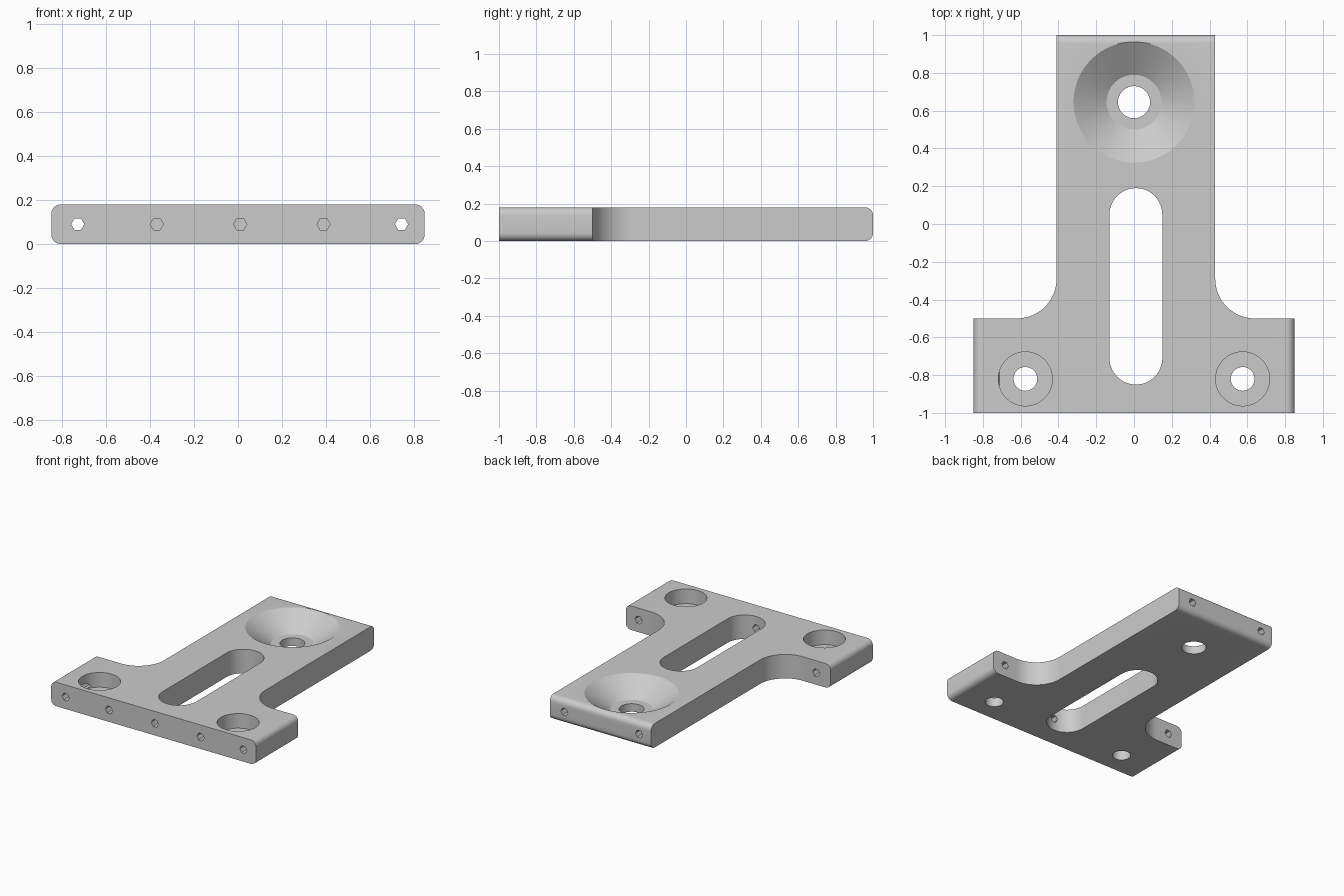
import bpy, bmesh
from math import sin, cos, pi
from mathutils import Matrix, Vector

cube = bpy.data.objects.get("Cube")
if cube:
    bpy.data.objects.remove(cube)

T = 0.18           # plate thickness
MID = T / 2

metal = bpy.data.materials.new("plain_grey")
metal.use_nodes = True
grey = (0.6, 0.6, 0.6, 1)
metal.diffuse_color = grey
metal.node_tree.nodes["Principled BSDF"].inputs["Base Color"].default_value = grey


def arc(cx, cy, r, start, end, n):
    steps = [start + (end - start) * i / n for i in range(n + 1)]
    return [(cx + r * cos(a), cy + r * sin(a)) for a in steps]


def to_object(name, bm):
    bmesh.ops.recalc_face_normals(bm, faces=bm.faces)
    mesh = bpy.data.meshes.new(name)
    bm.to_mesh(mesh)
    bm.free()
    obj = bpy.data.objects.new(name, mesh)
    bpy.context.collection.objects.link(obj)
    mesh.materials.append(metal)
    return obj


def prism(outline, z0, z1):
    bm = bmesh.new()
    face = bm.faces.new([bm.verts.new((x, y, z0)) for x, y in outline])
    out = bmesh.ops.extrude_face_region(bm, geom=[face])
    verts = [v for v in out["geom"] if isinstance(v, bmesh.types.BMVert)]
    bmesh.ops.translate(bm, vec=(0, 0, z1 - z0), verts=verts)
    return bm


def lathe(profile, n, matrix):
    """Closed solid from (radius, height) points turned about z."""
    bm = bmesh.new()
    rings = [[bm.verts.new((r * cos(2 * pi * i / n), r * sin(2 * pi * i / n), z))
              for i in range(n)] for r, z in profile]
    for a, b in zip(rings, rings[1:]):
        for i in range(n):
            j = (i + 1) % n
            bm.faces.new((a[i], a[j], b[j], b[i]))
    bm.faces.new(rings[0])
    bm.faces.new(rings[-1])
    bm.transform(matrix)
    return bm


# Plate: wide foot, narrower stem, concave fillets where they meet
LEFT, RIGHT, SHOULDER, R = -0.41, 0.43, -0.5, 0.21
outline = [(-0.85, -1), (0.85, -1), (0.85, SHOULDER)]
outline += arc(RIGHT + R, SHOULDER + R, R, 1.5 * pi, pi, 20)
outline += [(RIGHT, 1), (LEFT, 1)]
outline += arc(LEFT - R, SHOULDER + R, R, 0, -0.5 * pi, 20)
outline += [(-0.85, SHOULDER)]
bm = prism(outline, 0, T)


def rounded(edge):
    a, b = (v.co for v in edge.verts)
    flat = abs(a.z - b.z) < 0.001
    foot_end = min(abs(a.x), abs(b.x)) > 0.84 and a.x * b.x > 0
    return flat and (foot_end or min(a.y, b.y) > 0.99)


bmesh.ops.bevel(bm, geom=[e for e in bm.edges if rounded(e)], offset=0.042,
                segments=6, profile=0.5, affect='EDGES')
plate = to_object("mounting_plate", bm)

cutters = []

# Long slot
slot = arc(0.01, 0.05, 0.14, 0, pi, 24) + arc(0.01, -0.71, 0.14, pi, 2 * pi, 24)
cutters.append(to_object("slot_cutter", prism(slot, -0.1, T + 0.1)))

# Conical recess with a through hole
cone = [(0.085, -0.1), (0.085, 0.06), (0.145, 0.06), (0.32, T), (0.349, T + 0.02)]
cutters.append(to_object("cone_cutter", lathe(cone, 64, Matrix.Translation((0, 0.645, 0)))))

# Counterbored holes in the foot
bore = [(0.063, -0.1), (0.063, 0.07), (0.143, 0.07), (0.143, T + 0.1)]
for x in (-0.575, 0.575):
    cutters.append(to_object("counterbore_cutter",
                             lathe(bore, 48, Matrix.Translation((x, -0.82, 0)))))


# Small six-sided holes running front to back: x, start y, end y
drills = [(-0.73, -1.1, -0.4), (0.745, -1.1, -0.4), (0.01, -1.1, -0.78),
          (-0.37, -1.1, -0.75), (0.39, -1.1, -0.75),
          (-0.31, 0.75, 1.1), (0.31, 0.75, 1.1)]
turn = Matrix.Rotation(-pi / 2, 4, 'X')
for x, y0, y1 in drills:
    place = Matrix.Translation(Vector((x, y0, MID))) @ turn
    cutters.append(to_object("drill_cutter", lathe([(0.03, 0), (0.03, y1 - y0)], 6, place)))

# Cut everything, then drop the cutters
bpy.ops.object.select_all(action='DESELECT')
bpy.context.view_layer.objects.active = plate
plate.select_set(True)
for cutter in cutters:
    cutter.hide_render = True
    mod = plate.modifiers.new("cut", 'BOOLEAN')
    mod.operation = 'DIFFERENCE'
    mod.solver = 'EXACT'
    mod.object = cutter
    bpy.ops.object.modifier_apply(modifier=mod.name)
for cutter in cutters:
    bpy.data.objects.remove(cutter)

bpy.ops.object.shade_smooth_by_angle(angle=pi / 6)
